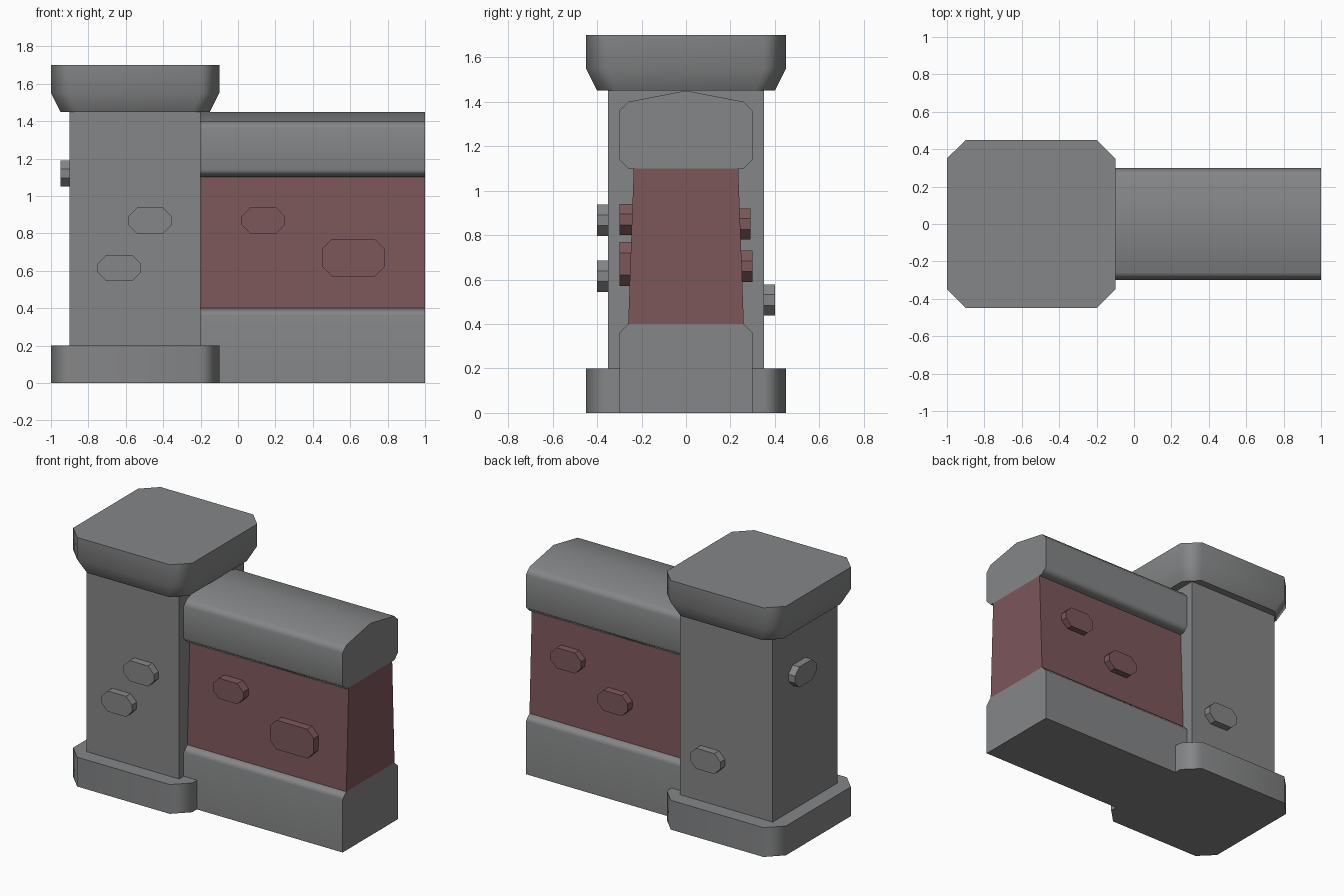
import bpy, math
from mathutils import Vector

if "Cube" in bpy.data.objects:
    bpy.data.objects.remove(bpy.data.objects["Cube"])


def material(name, color):
    m = bpy.data.materials.new(name)
    m.diffuse_color = (*color, 1)
    m.use_nodes = True
    m.node_tree.nodes["Principled BSDF"].inputs["Base Color"].default_value = m.diffuse_color
    return m


STONE = material("grey stone", (0.235, 0.238, 0.243))
BRICK = material("dull red brick", (0.202, 0.096, 0.105))


def chamfered_rect(a0, a1, b0, b1, c):
    """Rectangle outline with cut corners, counter-clockwise."""
    return [(a0 + c, b0), (a1 - c, b0), (a1, b0 + c), (a1, b1 - c),
            (a1 - c, b1), (a0 + c, b1), (a0, b1 - c), (a0, b0 + c)]


def loft(name, rings, mat, smooth=True):
    """Closed solid through rings of equal point count."""
    n = len(rings[0])
    verts = [p for r in rings for p in r]
    faces = [tuple(range(n))[::-1], tuple(range(len(verts) - n, len(verts)))]
    for k in range(len(rings) - 1):
        for i in range(n):
            j = (i + 1) % n
            faces.append((k * n + i, k * n + j, (k + 1) * n + j, (k + 1) * n + i))
    mesh = bpy.data.meshes.new(name)
    mesh.from_pydata(verts, [], faces)
    mesh.materials.append(mat)
    ob = bpy.data.objects.new(name, mesh)
    bpy.context.collection.objects.link(ob)
    bpy.ops.object.select_all(action='DESELECT')
    ob.select_set(True)
    bpy.context.view_layer.objects.active = ob
    if smooth:
        bpy.ops.object.shade_smooth_by_angle(angle=math.radians(50))
        ob.modifiers.new("even shading", 'WEIGHTED_NORMAL').keep_sharp = True
    return ob


def slab(name, levels, mat):
    """Vertical solid; each level is (z, x0, x1, half_y, chamfer)."""
    loft(name, [[(x, y, z) for x, y in chamfered_rect(x0, x1, -h, h, c)]
                for z, x0, x1, h, c in levels], mat)


def beam(name, profile, x0, x1, mat, smooth=True):
    """Mirror a right-hand (y, z) profile and run it along x."""
    full = profile + [(-y, z) for y, z in reversed(profile) if y > 0]
    loft(name, [[(x, y, z) for y, z in full] for x in (x0, x1)], mat, smooth)


def raised_brick(name, origin, side, normal, width, height, mat):
    """Cut-corner block standing out of a wall, origin = outer face centre."""
    o, s, n = Vector(origin), Vector(side), Vector(normal)
    up = Vector((0, 0, 1))
    if s.cross(up).dot(n) < 0:
        s = -s
    outline = chamfered_rect(-width / 2, width / 2, -height / 2, height / 2,
                             0.2 * width if height < 0.18 else 0.05)
    loft(name, [[o + s * a + up * b - n * d for a, b in outline]
                for d in (0.08, 0)], mat, False)


# Pillar: foot, shaft and flared cap
slab("pillar_foot", [(0, -1, -0.1, 0.45, 0.1), (0.2, -1, -0.1, 0.45, 0.1)], STONE)
loft("pillar_shaft", [[(-0.9, -0.35, z), (-0.2, -0.35, z), (-0.2, 0.35, z), (-0.9, 0.35, z)]
                      for z in (0.2, 1.45)], STONE, False)
slab("pillar_cap", [(1.45, -0.95, -0.15, 0.4, 0.09), (1.55, -1, -0.1, 0.45, 0.1),
                    (1.7, -1, -0.1, 0.45, 0.1)], STONE)

# Wall: footing, tapered brick panel and peaked coping
beam("wall_footing", [(0.3, 0), (0.3, 0.36), (0.26, 0.4)], -0.2, 1, STONE)
beam("wall_panel", [(0.26, 0.4), (0.235, 1.1)], -0.2, 1, BRICK, False)
beam("wall_coping", [(0.26, 1.1), (0.3, 1.14), (0.3, 1.36), (0.26, 1.4), (0, 1.45)],
     -0.2, 1, STONE)

# Raised bricks: (centre x, outer y, centre z, width, height, material)
for i, (x, y, z, w, h, mat) in enumerate([
        (-0.47, -0.4, 0.867, 0.23, 0.14, STONE),
        (-0.635, -0.4, 0.615, 0.23, 0.14, STONE),
        (-0.425, 0.4, 0.508, 0.23, 0.14, STONE),
        (0.135, -0.3, 0.87, 0.23, 0.14, BRICK),
        (0.617, -0.3, 0.67, 0.33, 0.2, BRICK),
        (0.705, 0.29, 0.85, 0.23, 0.14, BRICK),
        (0.345, 0.3, 0.66, 0.23, 0.14, BRICK)]):
    raised_brick(f"raised_brick_{i + 1}", (x, y, z), (1, 0, 0),
                 (0, math.copysign(1, y), 0), w, h, mat)
raised_brick("raised_brick_left", (-0.95, 0.065, 1.12), (0, 1, 0), (-1, 0, 0),
             0.23, 0.14, STONE)
